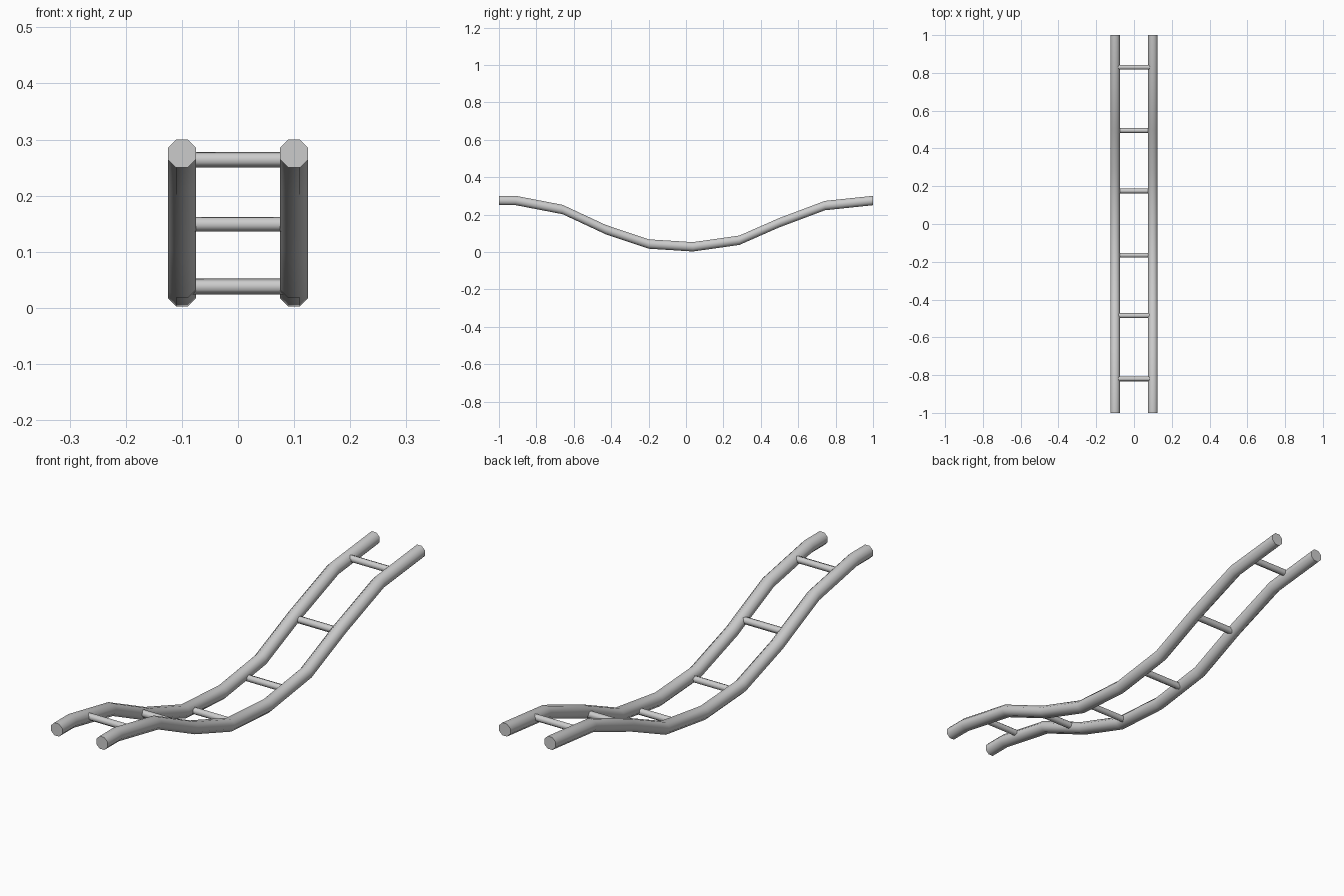
import bpy, bmesh, math
from mathutils import Vector

if "Cube" in bpy.data.objects:
    bpy.data.objects.remove(bpy.data.objects["Cube"])

# Side profile of the rail centre line (y, z)
PATH = [(-1, .275), (-.91, .275), (-.66, .227), (-.43, .12), (-.2, .0425),
        (.037, .0275), (.285, .0625), (.5, .157), (.743, .248), (1, .275)]


def tube(name, points, radius, sides, phase):
    """Capped polygonal tube along a path in the y-z plane or along x."""
    bm = bmesh.new()
    pts = [Vector(p) for p in points]
    along_x = abs((pts[-1] - pts[0]).normalized().x) > .5
    rings = []
    for p in pts:
        ring = []
        for i in range(sides):
            a = phase + 2 * math.pi * i / sides
            c, s = radius * math.cos(a), radius * math.sin(a)
            # Rail sections stay vertical, rung sections face sideways
            ring.append(bm.verts.new(p + (Vector((0, c, s)) if along_x else Vector((c, 0, s)))))
        rings.append(ring)
    for r, q in zip(rings, rings[1:]):
        for i in range(sides):
            j = (i + 1) % sides
            bm.faces.new((r[i], r[j], q[j], q[i]))
    bm.faces.new(rings[0])
    bm.faces.new(rings[-1])
    bmesh.ops.recalc_face_normals(bm, faces=bm.faces)
    me = bpy.data.meshes.new(name)
    bm.to_mesh(me)
    bm.free()
    ob = bpy.data.objects.new(name, me)
    bpy.context.collection.objects.link(ob)
    bpy.ops.object.select_all(action='DESELECT')
    ob.select_set(True)
    bpy.context.view_layer.objects.active = ob
    bpy.ops.object.shade_smooth_by_angle(angle=math.radians(65))
    return ob


# Two curved octagonal rails
for side, x in (("left", -.1), ("right", .1)):
    tube(side + "_rail", [(x, y, z) for y, z in PATH],
         .025 / math.cos(math.pi / 8), 8, math.pi / 8)

# Rungs, tilted with the slope of the rails
RUNGS = [(-.82, .264, -10), (-.485, .149, -25), (-.165, .038, -5),
         (.175, .038, 8), (.495, .149, 22), (.83, .264, 6)]
for n, (y, z, tilt) in enumerate(RUNGS, 1):
    tube(f"rung_{n}", [(-.088, y, z), (.088, y, z)], .014, 6,
         math.pi / 2 + math.radians(tilt))
